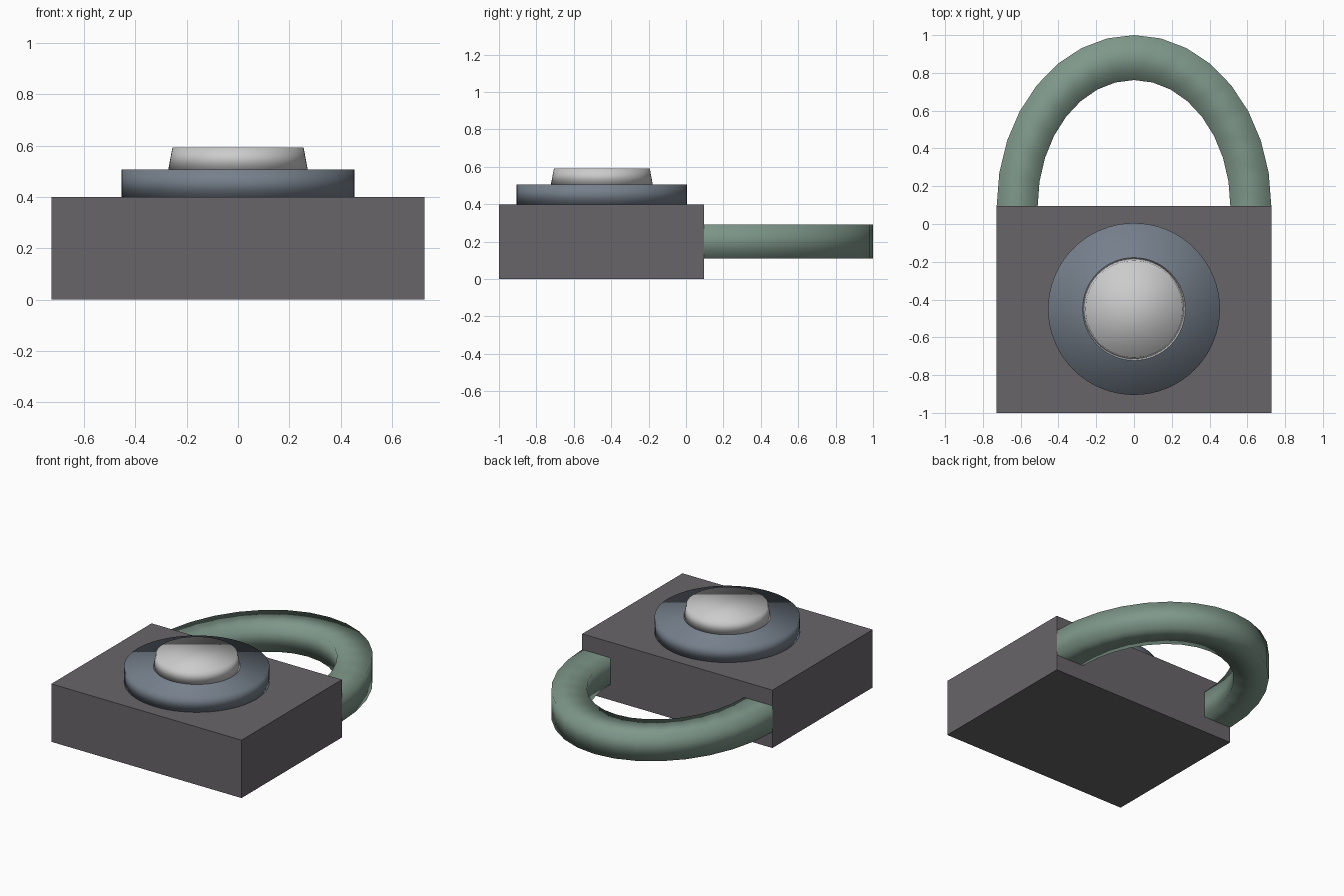
import bpy, bmesh, math

if "Cube" in bpy.data.objects:
    bpy.data.objects.remove(bpy.data.objects["Cube"])


def colour(obj, name, rgb):
    mat = bpy.data.materials.new(name)
    mat.diffuse_color = (*rgb, 1)
    mat.use_nodes = True
    mat.node_tree.nodes["Principled BSDF"].inputs["Base Color"].default_value = mat.diffuse_color
    obj.data.materials.append(mat)


def drum(name, r_low, r_high, z_low, z_high, sides=64):
    bpy.ops.mesh.primitive_cone_add(vertices=sides, radius1=r_low, radius2=r_high,
                                    depth=z_high - z_low,
                                    location=(0, -0.45, (z_low + z_high) / 2))
    obj = bpy.context.object
    obj.name = name
    bpy.ops.object.shade_smooth()
    return obj


# Lock body: plain block
bpy.ops.mesh.primitive_cube_add(size=1, location=(0, -0.4525, 0.2))
body = bpy.context.object
body.name = "lock_body"
body.scale = (1.454, 1.095, 0.4)
colour(body, "body_grey", (0.14, 0.13, 0.14))

# Dial plate and tapered knob
plate = drum("dial_plate", 0.455, 0.455, 0.4, 0.507)
colour(plate, "dial_blue", (0.18, 0.215, 0.26))
drum("dial_knob", 0.272, 0.256, 0.507, 0.592)

# Shackle: rectangular section swept between two half ellipses
SEGMENTS, BASE_Y = 16, 0.095
bm = bmesh.new()
rings = []
for i in range(SEGMENTS + 1):
    a = math.pi * i / SEGMENTS
    section = [(0.727, 0.905, 0.11), (0.727, 0.905, 0.292),
               (0.51, 0.667, 0.292), (0.51, 0.667, 0.11)]
    rings.append([bm.verts.new((rx * math.cos(a), BASE_Y + ry * math.sin(a), z))
                  for rx, ry, z in section])
for r0, r1 in zip(rings, rings[1:]):
    for k in range(4):
        n = (k + 1) % 4
        bm.faces.new((r0[k], r0[n], r1[n], r1[k]))
for face in bm.faces:
    face.smooth = True
bmesh.ops.recalc_face_normals(bm, faces=bm.faces)
mesh = bpy.data.meshes.new("shackle")
bm.to_mesh(mesh)
bm.free()
shackle = bpy.data.objects.new("shackle", mesh)
bpy.context.collection.objects.link(shackle)
colour(shackle, "shackle_green", (0.21, 0.31, 0.25))
